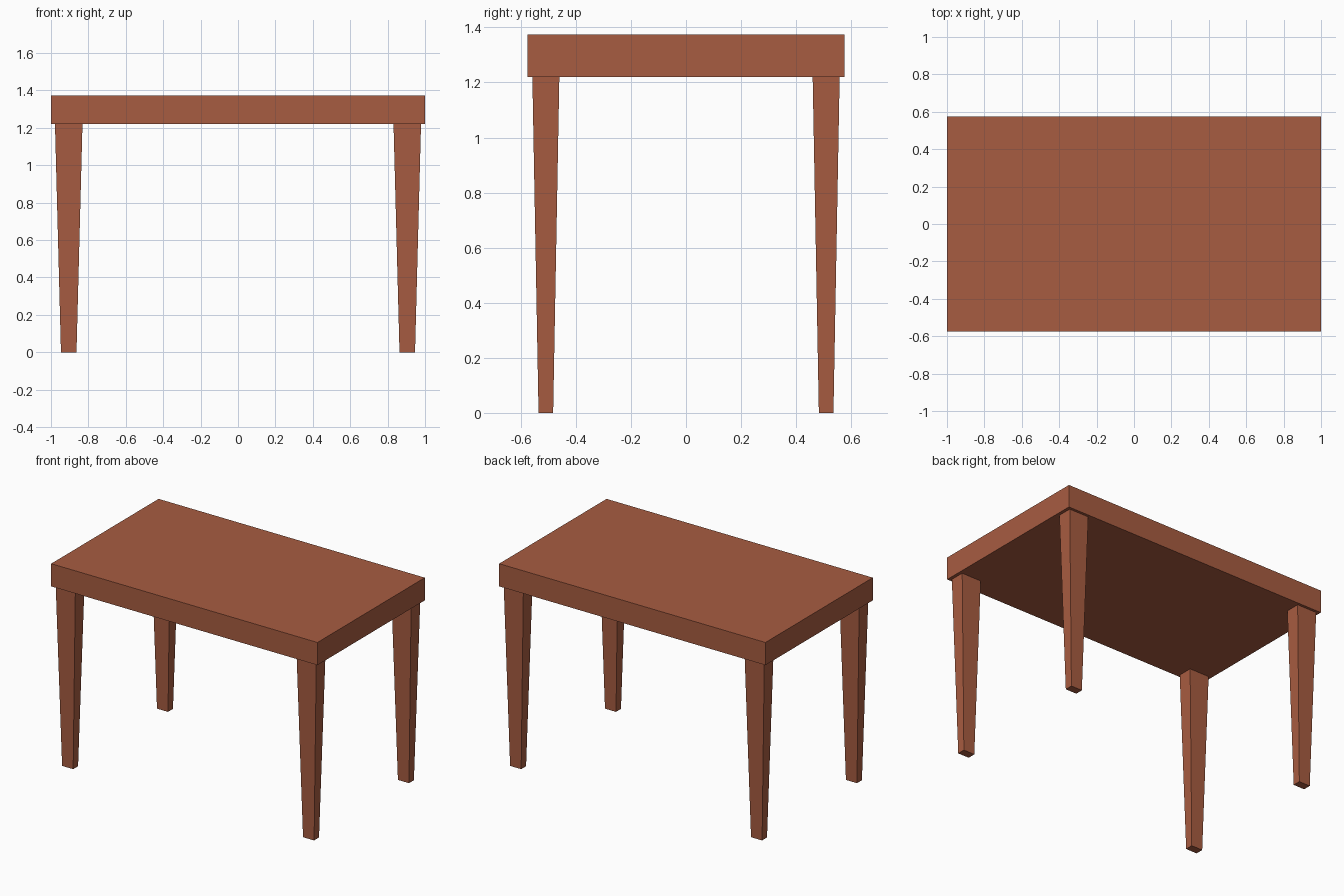
import bpy, bmesh

if "Cube" in bpy.data.objects:
    bpy.data.objects.remove(bpy.data.objects["Cube"])

# One warm brown wood colour for the whole table
wood = bpy.data.materials.new("reddish_brown_wood")
wood.diffuse_color = (0.39, 0.107, 0.053, 1.0)
wood.use_nodes = True
wood.node_tree.nodes["Principled BSDF"].inputs["Base Color"].default_value = wood.diffuse_color


def tapered_box(name, centre, bottom, top, z0, z1):
    """Box whose bottom and top sections have their own (x, y) sizes."""
    bm = bmesh.new()
    bmesh.ops.create_cube(bm, size=1.0)
    for v in bm.verts:
        size, z = (top, z1) if v.co.z > 0 else (bottom, z0)
        v.co = (centre[0] + v.co.x * size[0], centre[1] + v.co.y * size[1], z)
    mesh = bpy.data.meshes.new(name)
    bm.to_mesh(mesh)
    bm.free()
    mesh.materials.append(wood)
    obj = bpy.data.objects.new(name, mesh)
    bpy.context.collection.objects.link(obj)
    return obj


# Thick slab top
TOP_SIZE = (2.0, 1.152)
tapered_box("table_top", (0, 0), TOP_SIZE, TOP_SIZE, 1.22, 1.374)

# Four legs tapering towards the floor
for side, sx in (("left", -1), ("right", 1)):
    for end, sy in (("front", -1), ("back", 1)):
        tapered_box(f"{end}_{side}_leg", (sx * 0.905, sy * 0.509),
                    (0.083, 0.053), (0.147, 0.098), 0.0, 1.22)
